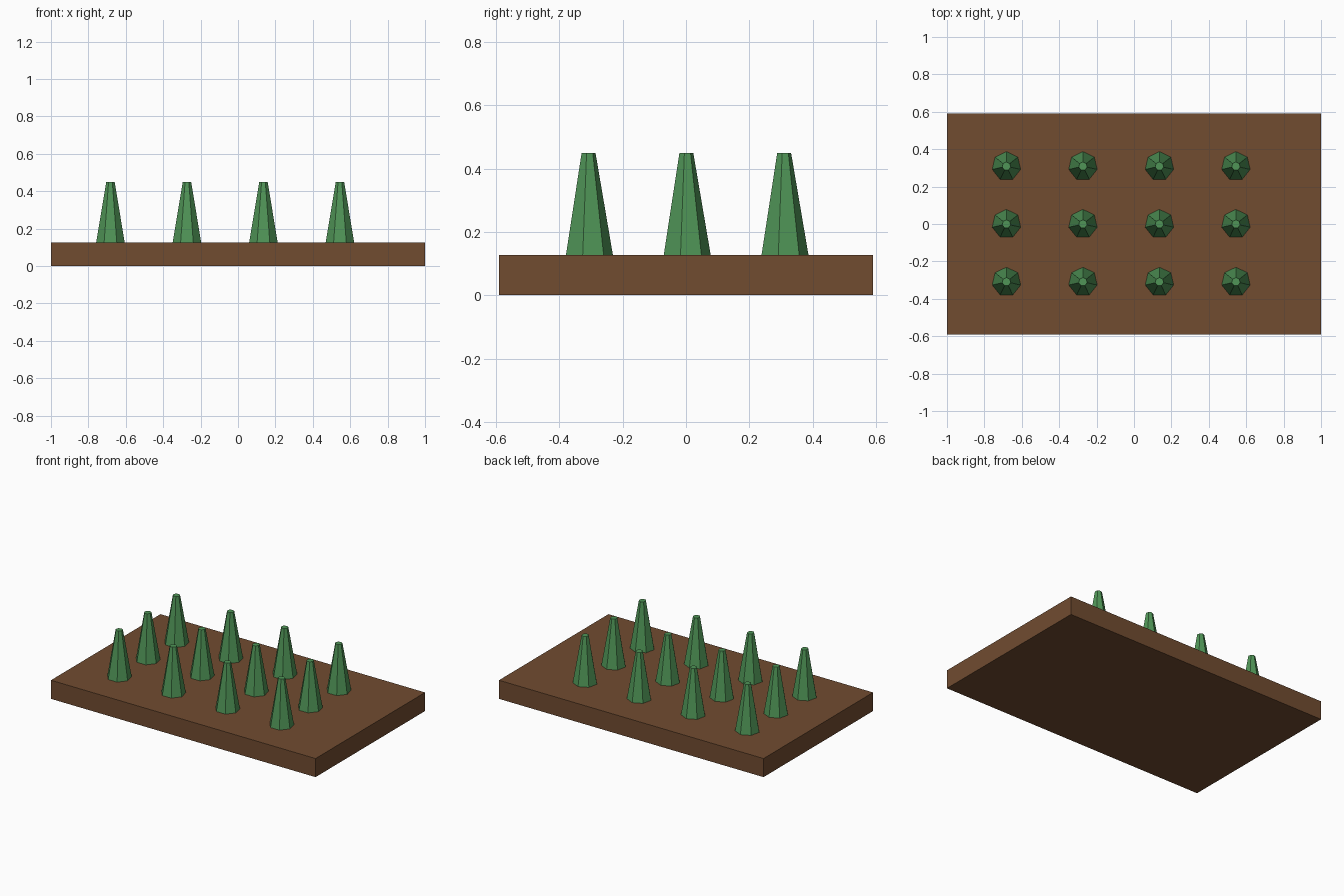
import bpy

if "Cube" in bpy.data.objects:
    bpy.data.objects.remove(bpy.data.objects["Cube"])


def material(name, colour):
    mat = bpy.data.materials.new(name)
    mat.diffuse_color = (*colour, 1.0)
    mat.use_nodes = True
    mat.node_tree.nodes["Principled BSDF"].inputs["Base Color"].default_value = mat.diffuse_color
    return mat


soil_brown = material("soil_brown", (0.165, 0.072, 0.030))
leaf_green = material("leaf_green", (0.080, 0.300, 0.095))

# Soil slab
SLAB_HEIGHT = 0.127
bpy.ops.mesh.primitive_cube_add(size=1, location=(0, 0, SLAB_HEIGHT / 2))
slab = bpy.context.object
slab.name = "soil_slab"
slab.dimensions = (2.0, 1.182, SLAB_HEIGHT)
bpy.ops.object.transform_apply(location=False, rotation=False, scale=True)
slab.data.materials.append(soil_brown)

# Rows of seven-sided tapered plants
PLANT_HEIGHT = 0.323
for row in range(3):
    for col in range(4):
        x = -0.682 + 0.409 * col
        y = -0.309 + 0.309 * row
        bpy.ops.mesh.primitive_cone_add(
            vertices=7, radius1=0.078, radius2=0.023, depth=PLANT_HEIGHT,
            location=(x, y, SLAB_HEIGHT + PLANT_HEIGHT / 2))
        plant = bpy.context.object
        plant.name = f"plant_row{row + 1}_{col + 1}"
        plant.data.materials.append(leaf_green)
